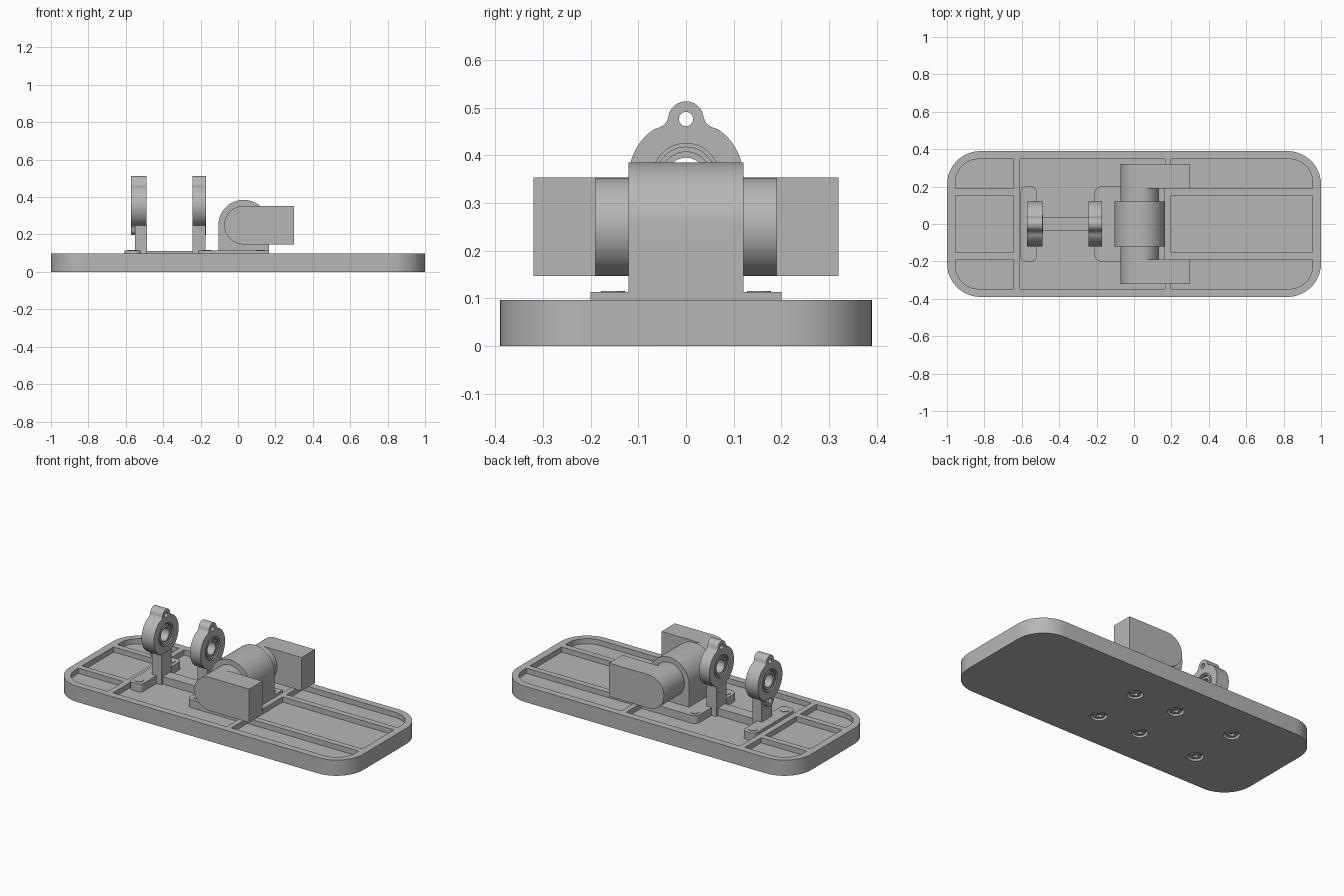
import bpy, bmesh, math
from mathutils import Vector

cube = bpy.data.objects.get("Cube")
if cube:
    bpy.data.objects.remove(cube, do_unlink=True)

grey = bpy.data.materials.new("machined_grey")
grey.use_nodes = True
GREY = (0.47, 0.47, 0.47, 1)
grey.diffuse_color = GREY
grey.node_tree.nodes["Principled BSDF"].inputs["Base Color"].default_value = GREY

# How a 2D profile point (u, v) at depth w maps to space for each extrusion axis
AXES = {"x": lambda u, v, w: (w, u, v),
        "y": lambda u, v, w: (u, w, v),
        "z": lambda u, v, w: (u, v, w)}


def finish(name, bm):
    bmesh.ops.remove_doubles(bm, verts=bm.verts, dist=1e-5)
    bmesh.ops.recalc_face_normals(bm, faces=bm.faces)
    mesh = bpy.data.meshes.new(name)
    bm.to_mesh(mesh)
    bm.free()
    mesh.materials.append(grey)
    obj = bpy.data.objects.new(name, mesh)
    bpy.context.collection.objects.link(obj)
    return obj


def prism(name, points, axis, lo, hi):
    bm = bmesh.new()
    face = bm.faces.new([bm.verts.new(AXES[axis](u, v, lo)) for u, v in points])
    top = bmesh.ops.extrude_face_region(bm, geom=[face])["geom"]
    shift = Vector(AXES[axis](0, 0, hi - lo))
    bmesh.ops.translate(bm, vec=shift, verts=[g for g in top if isinstance(g, bmesh.types.BMVert)])
    return finish(name, bm)


def arc(cu, cv, r, a0, a1, steps=16):
    angles = [math.radians(a0 + (a1 - a0) * i / steps) for i in range(steps + 1)]
    return [(cu + r * math.cos(a), cv + r * math.sin(a)) for a in angles]


def circle(cu, cv, r, steps=48):
    return arc(cu, cv, r, 0, 360, steps)[:-1]


def rounded(u0, u1, v0, v1, radii):
    """Rectangle with radii given for: right-top, left-top, left-bottom, right-bottom."""
    points = []
    corners = [(u1, v1, -1, -1), (u0, v1, 1, -1), (u0, v0, 1, 1), (u1, v0, -1, 1)]
    for i, ((u, v, su, sv), r) in enumerate(zip(corners, radii)):
        if r:
            points += arc(u + su * r, v + sv * r, r, i * 90, i * 90 + 90, 12)
        else:
            points.append((u, v))
    return points


def cut(obj, cutters):
    for cutter in cutters:
        mod = obj.modifiers.new("cut", "BOOLEAN")
        mod.operation = "DIFFERENCE"
        mod.solver = "EXACT"
        mod.object = cutter
    graph = bpy.context.evaluated_depsgraph_get()
    mesh = bpy.data.meshes.new_from_object(obj.evaluated_get(graph))
    obj.modifiers.clear()
    obj.data = mesh
    for cutter in cutters:
        bpy.data.objects.remove(cutter, do_unlink=True)


def lathe_x(name, profile, cz):
    """Revolve a closed (x, radius) profile around the x direction."""
    bm = bmesh.new()
    verts = [bm.verts.new((x, 0, cz + r)) for x, r in profile]
    edges = [bm.edges.new((verts[i - 1], verts[i])) for i in range(len(verts))]
    bmesh.ops.spin(bm, geom=verts + edges, cent=(0, 0, cz), axis=(1, 0, 0),
                   angle=math.tau, steps=48, use_duplicate=False)
    return finish(name, bm)


# Base tray with recessed pockets
TOP, FLOOR, PAD = 0.097, 0.065, 0.113
base = prism("base_tray", rounded(-1, 1, -0.39, 0.39, [0.18] * 4), "z", 0, TOP)
R = 0.125
pockets = [rounded(-0.61, 0.165, -0.347, 0.347, [0] * 4)]
for x0, x1, right in ((-0.955, -0.645, 0), (0.197, 0.955, 1)):
    left = 1 - right
    pockets += [rounded(x0, x1, 0.19, 0.347, [R * right, R * left, 0, 0]),
                rounded(x0, x1, -0.153, 0.153, [0] * 4),
                rounded(x0, x1, -0.347, -0.19, [0, 0, R * left, R * right])]
cutters = [prism("pocket_cutter", p, "z", FLOOR, 0.2) for p in pockets]

# Screws through the base, sunk into round recesses underneath
SCREWS = [(x, y) for x in (-0.565, -0.168, 0.12) for y in (-0.153, 0.153)]
cutters += [prism("recess_cutter", circle(x, y, 0.045), "z", -0.05, 0.025) for x, y in SCREWS]
cut(base, cutters)
for x, y in SCREWS:
    prism("screw_end", circle(x, y, 0.025, 32), "z", PAD - 0.01, PAD + 0.003)
    head = prism("screw_head", circle(x, y, 0.032, 32), "z", 0.004, 0.03)
    cut(head, [prism("socket_cutter", circle(x, y, 0.016, 6), "z", -0.05, 0.018)])

# Mounting feet and the strip joining them
prism("left_foot", rounded(-0.607, -0.52, -0.2, 0.2, [0.03, 0.03, 0.03, 0.03]), "z", FLOOR, PAD)
prism("housing_foot", rounded(-0.21, 0.165, -0.2, 0.2, [0, 0.035, 0.035, 0]), "z", FLOOR, PAD)
prism("joining_strip", rounded(-0.54, -0.2, -0.036, 0.036, [0] * 4), "z", FLOOR, PAD - 0.001)

# Arched central housing
CX, CZ = 0.03, 0.25
prism("arched_housing", arc(CX, CZ, 0.135, 0, 180, 32) + [(CX - 0.135, 0.1), (CX + 0.135, 0.1)],
      "y", -0.12, 0.12)
prism("cross_shaft", circle(CX, CZ, 0.103, 64), "y", -0.2, 0.2)

# Round-ended arms on both sides of the housing
arm = arc(CX, CZ, 0.103, 90, 270, 32) + [(0.3, CZ - 0.103), (0.3, CZ + 0.103)]
for name, lo, hi in (("front_arm", -0.32, -0.19), ("back_arm", 0.19, 0.32)):
    prism(name, arm, "y", lo, hi)

# Two-lobed bearing flange outline
BZ = 0.355
quarter = arc(0, 0, 0.12, 0, 56) + [(0.054, 0.104), (0.046, 0.109), (0.040, 0.116)]
quarter += arc(0, 0.121, 0.037, 8, 90, 10)
upper = quarter + [(-u, v) for u, v in reversed(quarter[:-1])]
outline = upper + [(-u, -v) for u, v in upper[1:-1]]
flange_outline = [(u, BZ + v) for u, v in outline]


def bearing_stand(side, x0, x1, post0, post1, post_half):
    flange = prism(side + "_bearing_flange", flange_outline, "x", x0, x1)
    cutters = [prism("bore_cutter", circle(0, BZ, 0.07), "x", x0 - 0.1, x1 + 0.1)]
    for s in (-1, 1):
        cutters.append(prism("bolt_cutter", circle(0, BZ + s * 0.121, 0.015, 24),
                             "x", x0 - 0.1, x1 + 0.1))
    cut(flange, cutters)
    # Outer race, recessed shield and inner race
    a, b, d = x0 + 0.008, x1 - 0.008, 0.012
    lathe_x(side + "_bearing", [(a, 0.071), (a, 0.062), (a + d, 0.062), (a + d, 0.053),
                                (a, 0.053), (a, 0.04), (b, 0.04), (b, 0.053),
                                (b - d, 0.053), (b - d, 0.062), (b, 0.062), (b, 0.071)], BZ)
    prism(side + "_post", rounded(-post_half, post_half, FLOOR, 0.25, [0] * 4), "x", post0, post1)


bearing_stand("left", -0.573, -0.489, -0.55, -0.487, 0.05)
bearing_stand("right", -0.243, -0.172, -0.242, -0.173, 0.05)

# Smooth curved walls, keep hard edges crisp
for obj in bpy.context.scene.objects:
    obj.select_set(obj.type == "MESH")
    if obj.type == "MESH":
        bpy.context.view_layer.objects.active = obj
bpy.ops.object.shade_smooth_by_angle(angle=math.radians(30))
